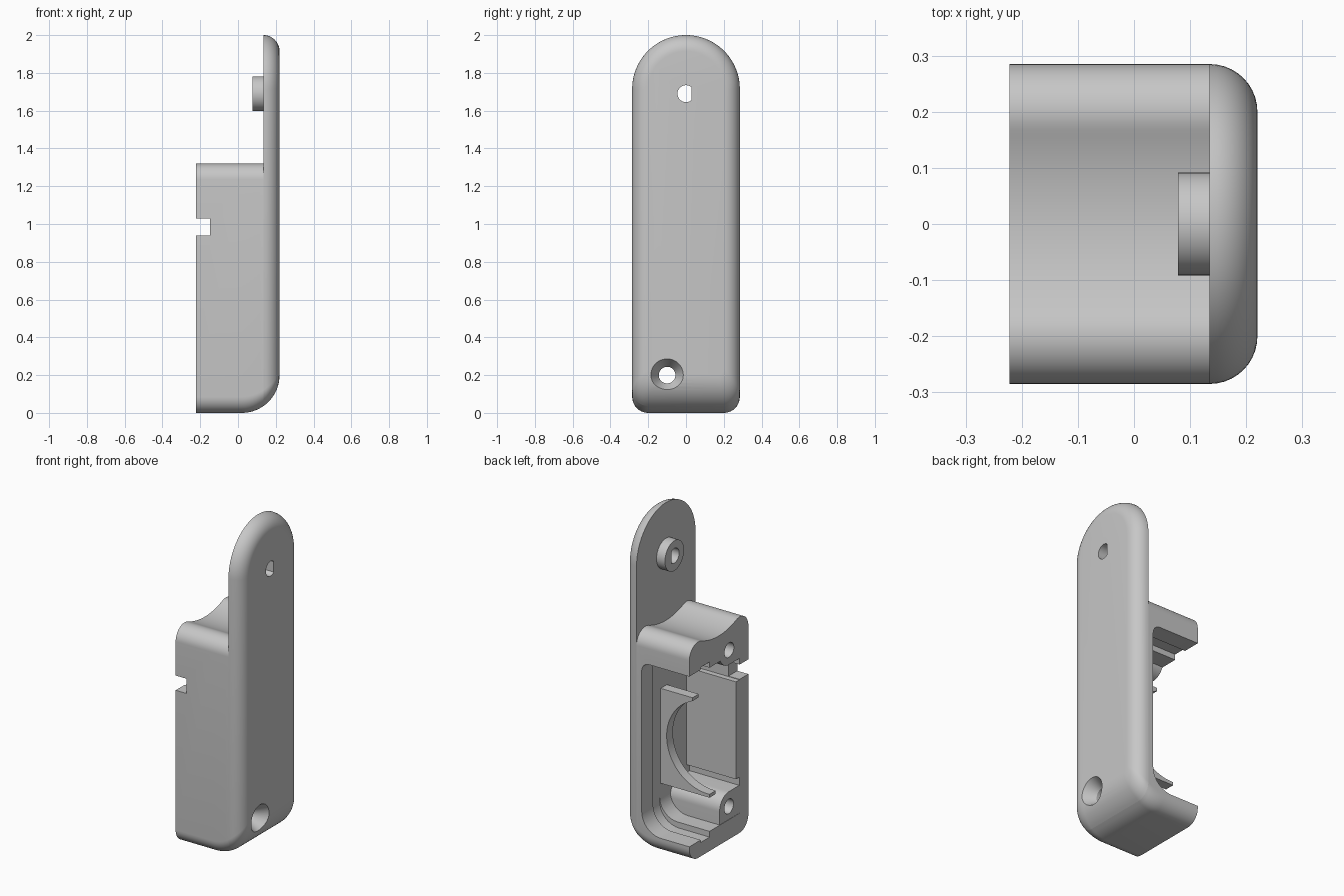
import bpy, bmesh
from math import sin, cos, pi, radians, degrees, sqrt, atan2, hypot

if "Cube" in bpy.data.objects:
    bpy.data.objects.remove(bpy.data.objects["Cube"])

grey = bpy.data.materials.new("plain_grey")
grey.use_nodes = True
colour = (0.57, 0.57, 0.57, 1)
grey.diffuse_color = colour
grey.node_tree.nodes["Principled BSDF"].inputs["Base Color"].default_value = colour

HALF, INNER, OUTER, FRONT_EDGE = 0.285, 0.135, 0.22, -0.222
SCREW_Y, LOW_Z, HIGH_Z, PIN_Z = -0.1, 0.2, 1.155, 1.69
ROUND_Z = 2 - HALF


def loft(name, rings):
    """Skin equal-length rings of 3D points and cap both ends."""
    bm = bmesh.new()
    rows = [[bm.verts.new(p) for p in ring] for ring in rings]
    for a, b in zip(rows, rows[1:]):
        for i in range(len(a)):
            j = (i + 1) % len(a)
            bm.faces.new((a[i], a[j], b[j], b[i]))
    bm.faces.new(rows[0])
    bm.faces.new(rows[-1])
    bmesh.ops.recalc_face_normals(bm, faces=bm.faces)
    mesh = bpy.data.meshes.new(name)
    bm.to_mesh(mesh)
    bm.free()
    mesh.materials.append(grey)
    ob = bpy.data.objects.new(name, mesh)
    bpy.context.collection.objects.link(ob)
    return ob


def arc(cu, cv, r, start, end, n=10):
    angles = [radians(start + (end - start) * i / n) for i in range(n + 1)]
    return [(cu + r * cos(a), cv + r * sin(a)) for a in angles]


def along_x(name, pts, lo, hi):
    return loft(name, [[(x, u, v) for u, v in pts] for x in (lo, hi)])


def along_y(name, pts, lo, hi):
    return loft(name, [[(u, y, v) for u, v in pts] for y in (lo, hi)])


def circle(y, z, r, n=40):
    return arc(y, z, r, 0, 360 - 360 / n, n - 1)


def rect(u0, u1, v0, v1):
    return [(u0, v0), (u1, v0), (u1, v1), (u0, v1)]


def cut(ob, cutters):
    for c in cutters:
        c.hide_render = True
        mod = ob.modifiers.new("cut", "BOOLEAN")
        mod.operation = "DIFFERENCE"
        mod.solver = "EXACT"
        mod.object = c
        with bpy.context.temp_override(object=ob, active_object=ob):
            bpy.ops.object.modifier_apply(modifier=mod.name)


def lift(x):
    """Height of the big rounded heel at depth x."""
    d = max(0, x - 0.02)
    return 0.2 - sqrt(max(0, 0.04 - d * d))


# Backplate: rounded top, soft outer edge, large heel radius
def plate_ring(x, inset):
    w, r, b = HALF - inset, max(0.085 - inset * 0.6, 0.02), lift(x)
    pts = (arc(w - r, b + r, r, -90, 0) + arc(0, ROUND_Z, w, 0, 180, 48)
           + arc(r - w, b + r, r, 180, 270))
    return [(x, y, z) for y, z in pts]


edge = OUTER - INNER
turns = [i * pi / 20 for i in range(11)]
backplate = loft("backplate", [plate_ring(INNER + edge * sin(t), edge * (1 - cos(t)))
                               for t in turns])


# Housing: rounded shoulders flowing into a shallow hollow on top
def housing_ring(x):
    r, b, c = 0.085, lift(x), 0.2
    shoulder_z = 1.32 - r
    rise = ROUND_Z - shoulder_z
    tilt = degrees(atan2(c, rise))
    hollow = arc(0, ROUND_Z, hypot(c, rise) - r, tilt - 90, -tilt - 90, 24)[1:-1]
    pts = (arc(c, b + r, r, -90, 0) + arc(c, shoulder_z, r, 0, 90 + tilt, 14) + hollow
           + arc(-c, shoulder_z, r, 90 - tilt, 180, 14) + arc(-c, b + r, r, 180, 270))
    return [(x, y, z) for y, z in pts]


housing = loft("housing", [housing_ring(x) for x in
                           [FRONT_EDGE] + [0.02 + 0.115 * i / 6 for i in range(7)]])


# Housing openings: side window, lid groove, inner pocket and wall slot
def pocket(x, z0, z1, r0, r1):
    return ([(-0.4, z0)] + arc(x - r0, z0 + r0, r0, -90, 0)
            + arc(x - r1, z1 - r1, r1, 0, 90) + [(-0.4, z1)])


openings = [
    along_y("window_cutter", pocket(0.1, 0.1, 1.14, 0.13, 0.05), 0.16, 0.5),
    along_y("groove_cutter", pocket(0.115, 0.085, 1.155, 0.13, 0.05), 0.09, 0.175),
    along_y("pocket_cutter", pocket(0.115, 0.12, 1.12, 0.12, 0.04), -0.2, 0.1),
    along_y("slot_cutter", rect(-0.4, -0.147, 0.938, 1.028), -0.5, 0.4),
]
cut(housing, openings)

# Screw posts joined to the side wall and to the nearest end
posts = []
for label, z, end_z, side in (("lower", LOW_Z, 0.1, 1), ("upper", HIGH_Z, 1.18, -1)):
    pts = ([(-0.22, end_z), (SCREW_Y + 0.09, end_z)]
           + arc(SCREW_Y, z, 0.09, 0, 90 * side, 12) + [(-0.22, z + 0.09 * side)])
    posts.append(along_x(label + "_screw_post", pts, FRONT_EDGE + 0.002, INNER + 0.01))

# Thicker pad on the inside of the closed side wall
pad = along_y("wall_pad", rect(FRONT_EDGE + 0.001, 0.13, 0.34, 0.935), -0.22, -0.167)

# Cradle rib with a round bite
bite = arc(-0.205, 0.62, 0.28, -92, 68, 32)
rib = along_y("cradle_rib", [(0.13, 0.32), (-0.215, 0.32)] + bite
              + [(-0.1, 0.9), (0.13, 0.9)], 0.02, 0.08)

# Locating boss on the plate
boss = along_x("locating_boss", circle(0, PIN_Z, 0.092), 0.078, INNER + 0.01)

# Holes: countersunk lower screw, blind upper screw, flat-sided pin hole
sink = loft("countersink_cutter",
            [[(x, y, z) for y, z in circle(SCREW_Y, LOW_Z, r)]
             for x, r in ((-0.4, 0.044), (0.15, 0.044), (0.22, 0.086), (0.3, 0.086))])
blind = along_x("blind_cutter", circle(SCREW_Y, HIGH_Z, 0.045), -0.4, 0.05)
pin = along_x("pin_cutter", [(min(y, 0.03), z) for y, z in circle(0, PIN_Z, 0.045)],
              -0.1, 0.4)
cut(backplate, [sink, pin])
cut(boss, [pin])
cut(housing, [sink, blind])
cut(posts[0], [sink])
cut(posts[1], [blind])

for helper in openings + [sink, blind, pin]:
    bpy.data.objects.remove(helper)

# Smooth rounded surfaces, keep crisp edges
bpy.ops.object.select_all(action="DESELECT")
for ob in [backplate, housing, pad, rib, boss] + posts:
    ob.select_set(True)
    bpy.context.view_layer.objects.active = ob
bpy.ops.object.shade_smooth_by_angle(angle=radians(30))
